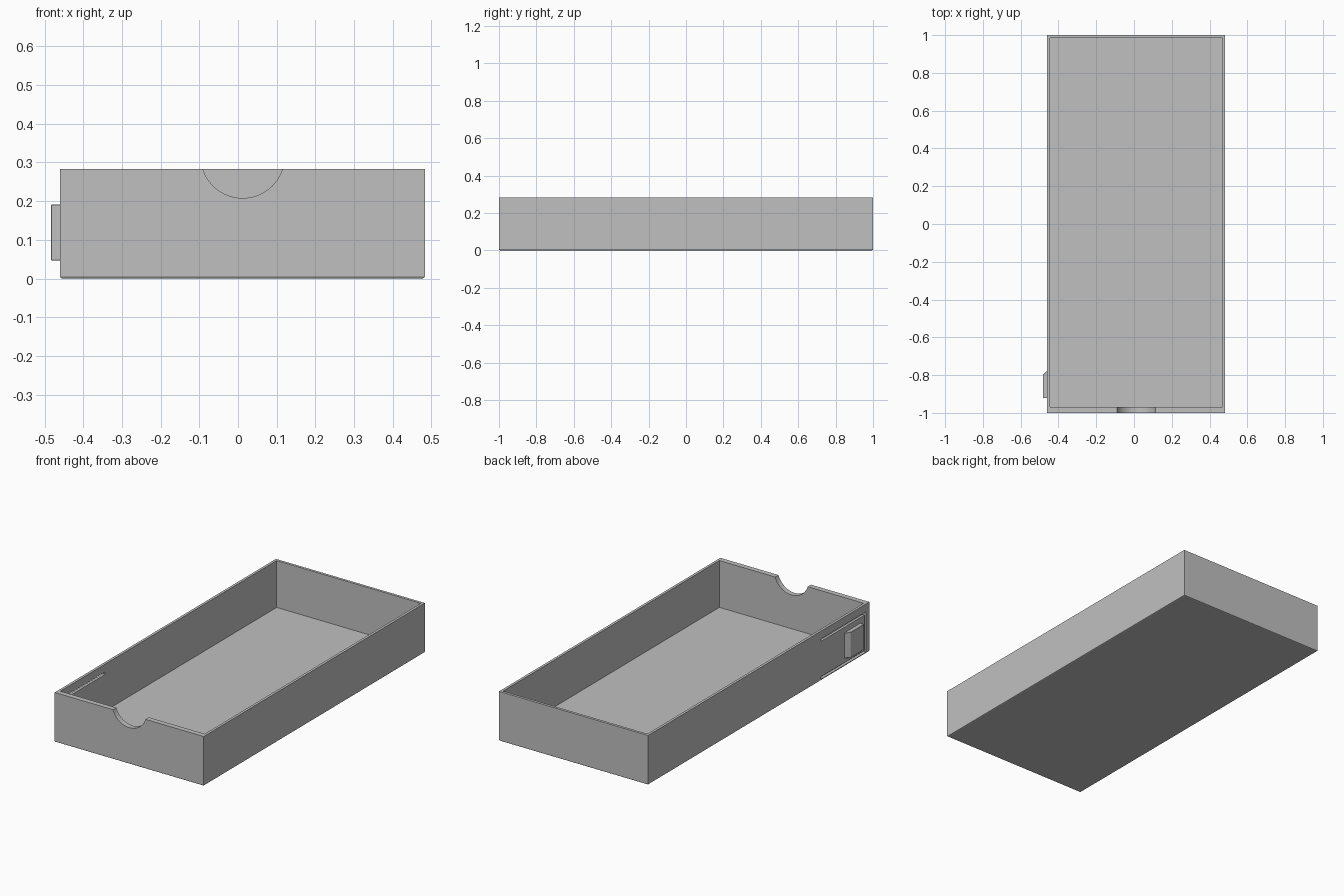
import bpy, bmesh, math
from mathutils import Matrix

cube = bpy.data.objects.get("Cube")
if cube:
    bpy.data.objects.remove(cube, do_unlink=True)

grey = bpy.data.materials.new("plain_grey")
grey.use_nodes = True
colour = (0.53, 0.53, 0.53, 1)
grey.diffuse_color = colour
grey.node_tree.nodes["Principled BSDF"].inputs["Base Color"].default_value = colour

# Overall dimensions
LEFT, RIGHT, HEIGHT = -0.46, 0.483, 0.283
WALL, FRONT_WALL, FLOOR = 0.015, 0.03, 0.015


def finish(name, bm):
    bmesh.ops.recalc_face_normals(bm, faces=bm.faces)
    mesh = bpy.data.meshes.new(name)
    bm.to_mesh(mesh)
    bm.free()
    mesh.materials.append(grey)
    obj = bpy.data.objects.new(name, mesh)
    bpy.context.collection.objects.link(obj)
    return obj


def prism(name, outline, z0, z1):
    bm = bmesh.new()
    face = bm.faces.new([bm.verts.new((x, y, z0)) for x, y in outline])
    top = bmesh.ops.extrude_face_region(bm, geom=[face])["geom"]
    verts = [g for g in top if isinstance(g, bmesh.types.BMVert)]
    bmesh.ops.translate(bm, verts=verts, vec=(0, 0, z1 - z0))
    return finish(name, bm)


def box(name, x0, x1, y0, y1, z0, z1):
    return prism(name, [(x0, y0), (x1, y0), (x1, y1), (x0, y1)], z0, z1)


def apply_modifier(obj, mod):
    bpy.context.view_layer.objects.active = obj
    bpy.ops.object.modifier_apply(modifier=mod.name)


def cut(obj, cutter):
    cutter.hide_render = True
    mod = obj.modifiers.new("cut", "BOOLEAN")
    mod.operation, mod.solver, mod.object = "DIFFERENCE", "EXACT", cutter
    apply_modifier(obj, mod)
    bpy.data.objects.remove(cutter, do_unlink=True)


# Tray block with a small chamfer around the bottom
tray = box("tray", LEFT, RIGHT, -1, 1, 0, HEIGHT)
bm = bmesh.new()
bm.from_mesh(tray.data)
bottom = [e for e in bm.edges if all(v.co.z < 0.001 for v in e.verts)]
bmesh.ops.bevel(bm, geom=bottom, offset=0.006, segments=2, profile=0.5, affect="EDGES")
bm.to_mesh(tray.data)
bm.free()

# Open cavity
cut(tray, box("cavity_cutter", LEFT + WALL, RIGHT - WALL,
              -1 + FRONT_WALL, 1 - WALL, FLOOR, HEIGHT + 0.1))

# Round finger notch in the front wall
bm = bmesh.new()
place = Matrix.Translation((0.012, -1, 0.316)) @ Matrix.Rotation(math.pi / 2, 4, "X")
bmesh.ops.create_cone(bm, cap_ends=True, segments=64, radius1=0.108, radius2=0.108,
                      depth=0.12, matrix=place)
cut(tray, finish("notch_cutter", bm))

# Three thin slots that free a springy tab in the side wall
x0, x1 = LEFT - 0.02, LEFT + WALL + 0.001
y0, y1, gap = -0.972, -0.565, 0.014
z0, z1 = 0.008, 0.238
for y_end, low, high in ((y1, z0, z0 + gap), (y1, z1 - gap, z1), (y0 + gap, z0, z1)):
    cut(tray, box("slot_cutter", x0, x1, y0, y_end, low, high))

# Raised catch on the tab, sloped at its rear
catch = prism("catch", [(LEFT + 0.003, -0.922), (LEFT + 0.003, -0.775), (LEFT, -0.775),
                        (-0.483, -0.80), (-0.483, -0.922)], 0.047, 0.192)
mod = catch.modifiers.new("edge", "BEVEL")
mod.width, mod.segments = 0.002, 1
apply_modifier(catch, mod)

# Smooth the notch and keep the corners sharp
for obj in (tray, catch):
    bpy.ops.object.select_all(action="DESELECT")
    obj.select_set(True)
    bpy.context.view_layer.objects.active = obj
    bpy.ops.object.shade_smooth_by_angle(angle=math.radians(20))
